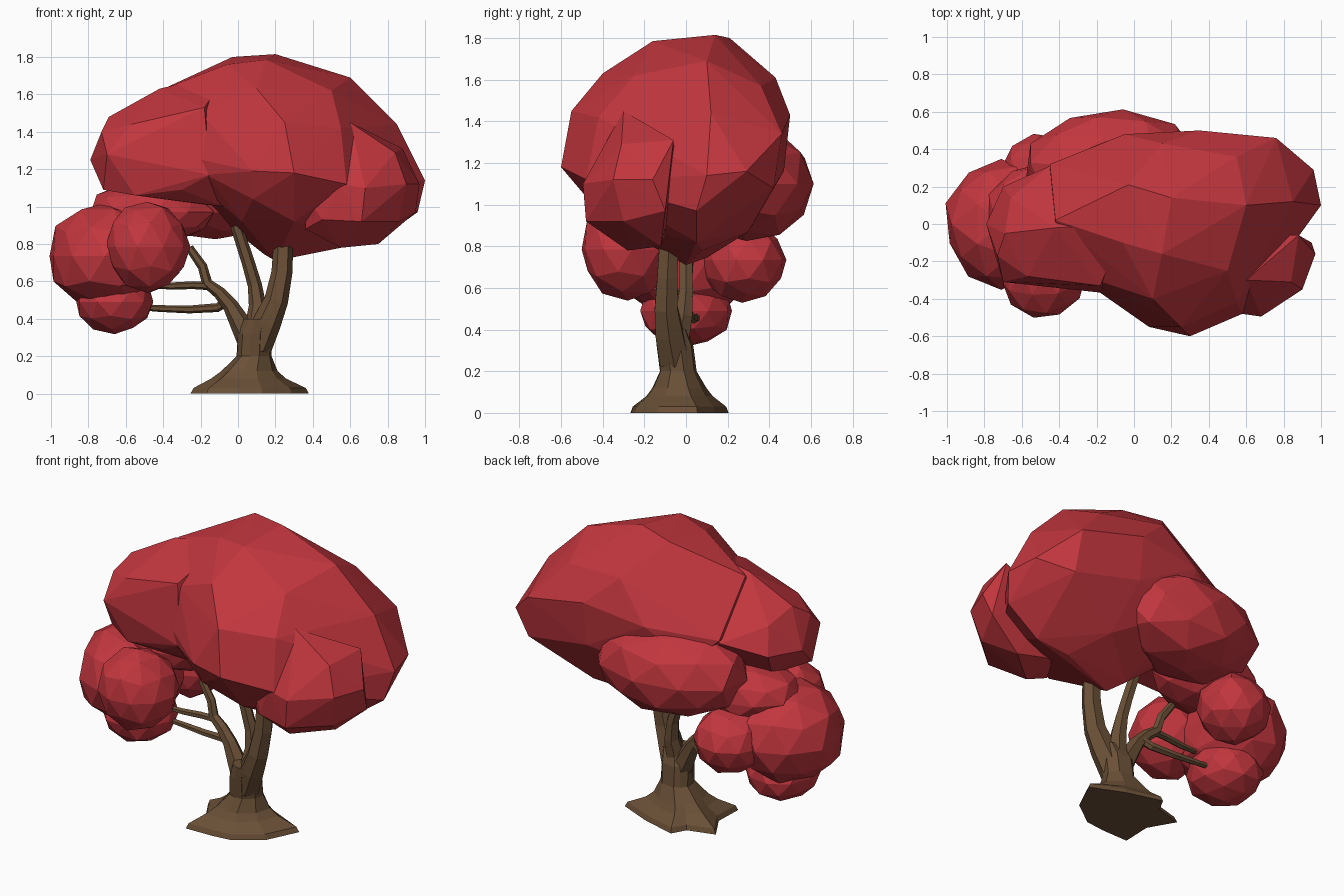
import bpy, bmesh, math, random
from mathutils import Vector

random.seed(4)


def material(name, rgb):
    m = bpy.data.materials.new(name)
    m.diffuse_color = (*rgb, 1)
    return m


RED = material("red foliage", (0.54, 0.037, 0.048))
BROWN = material("brown bark", (0.145, 0.080, 0.038))


def finish(bm, name, mat):
    bmesh.ops.recalc_face_normals(bm, faces=bm.faces)
    me = bpy.data.meshes.new(name)
    bm.to_mesh(me)
    bm.free()
    me.materials.append(mat)
    ob = bpy.data.objects.new(name, me)
    bpy.context.collection.objects.link(ob)
    return ob


def hull(name, pts):
    """Faceted leaf mass wrapped around a few points."""
    bm = bmesh.new()
    for p in pts:
        bm.verts.new(p)
    bmesh.ops.convex_hull(bm, input=bm.verts)
    loose = [v for v in bm.verts if not v.link_faces]
    bmesh.ops.delete(bm, geom=loose, context='VERTS')
    return finish(bm, name, RED)


def blob(name, center, size, turn=0.0):
    """Faceted, slightly uneven ellipsoid."""
    bm = bmesh.new()
    bmesh.ops.create_icosphere(bm, subdivisions=2, radius=1.03)
    ca, sa = math.cos(turn), math.sin(turn)
    for v in bm.verts:
        x, y, z = v.co * random.uniform(0.95, 1.03)
        x, y = x * ca - y * sa, x * sa + y * ca
        v.co = Vector(center) + Vector((x * size[0], y * size[1], z * size[2]))
    return finish(bm, name, RED)


def loft(name, rings):
    bm = bmesh.new()
    loops = [[bm.verts.new(p) for p in r] for r in rings]
    n = len(loops[0])
    for a, b in zip(loops, loops[1:]):
        for i in range(n):
            j = (i + 1) % n
            bm.faces.new((a[i], a[j], b[j], b[i]))
    bm.faces.new(loops[0][::-1])
    bm.faces.new(loops[-1])
    return finish(bm, name, BROWN)


def limb(name, path, sides=6):
    """Tapered branch through (x, y, z, radius) points."""
    pts = [Vector(p[:3]) for p in path]
    rings = []
    for i, p in enumerate(pts):
        t = (pts[min(i + 1, len(pts) - 1)] - pts[max(i - 1, 0)]).normalized()
        u = Vector((0, 1, 0)).cross(t).normalized()
        w = t.cross(u)
        rings.append([p + path[i][3] * (u * math.cos(a) + w * math.sin(a))
                      for a in (2 * math.pi * k / sides for k in range(sides))])
    return loft(name, rings)


# Large main crown
hull("main_crown", [
    (-.03, .21, 1.80), (.2, .14, 1.815), (.15, -.16, 1.785), (-.06, -.1, 1.76),
    (-.42, .02, 1.62), (.6, .1, 1.69), (.1, -.40, 1.63), (.15, .43, 1.61), (.55, .36, 1.57),
    (.85, .12, 1.44), (.25, -.55, 1.45), (.55, -.42, 1.42), (.5, -.25, 1.62),
    (.35, .50, 1.43), (.76, .46, 1.34), (-.05, .48, 1.38), (-.2, -.30, 1.50),
    (-.45, .32, 1.34), (-.42, -.2, 1.3), (-.3, .38, 1.2),
    (.30, -.60, 1.18), (.08, -.55, 1.19), (.58, -.48, 1.12), (-.17, -.36, 1.17),
    (1.0, .1, 1.14), (.96, .29, 1.16), (.96, .05, .97), (.78, .42, 1.08), (.35, .47, 1.16),
    (0, .42, 1.1), (.2, 0, .71), (.14, .1, .745), (.55, .08, .78), (.75, .05, .82),
    (.3, -.38, .92), (.02, -.25, .92), (.42, .3, .87), (-.08, .15, .92), (.08, -.46, 1.04)])

# Left shoulder of the crown
hull("left_shoulder_crown", [
    (-.79, 0, 1.25), (-.70, -.31, 1.28), (-.70, .2, 1.26), (-.73, -.17, 1.40),
    (-.57, -.28, 1.44), (-.18, -.33, 1.53), (-.15, -.37, 1.17), (-.69, -.05, 1.48),
    (-.42, -.02, 1.63), (-.62, .05, 1.08), (-.72, -.2, 1.09), (-.55, -.29, 1.06),
    (-.3, -.32, 1.09), (-.1, .1, 1.0), (-.08, -.2, 1.0), (-.1, .2, 1.5), (-.45, .31, 1.32),
    (-.05, 0, 1.72), (-.66, .14, 1.42)])

# Right crown mass
hull("right_crown", [
    (.60, -.30, 1.45), (.52, -.38, 1.28), (.88, -.06, 1.31), (.97, -.16, 1.12),
    (.95, -.1, .97), (.75, -.12, .80), (.55, -.28, .78), (.90, -.35, 1.12), (.68, -.495, 1.10),
    (.54, -.475, 1.12), (.48, -.44, 1.13), (.66, -.48, .92), (.37, -.38, 1.05), (.36, -.33, .88),
    (.86, -.3, .92), (.84, -.31, 1.29), (.6, -.05, 1.1), (.5, -.1, .85), (.45, -.43, .93)])

# Smaller leaf masses
blob("rear_crown", (-.12, .29, 1.10), (.47, .32, .275), .5)
blob("linking_crown", (-.46, .08, .97), (.33, .25, .17))
blob("left_crown", (-.71, 0, .735), (.295, .34, .29))
blob("front_left_puff", (-.485, -.28, .785), (.22, .22, .235), .4)
blob("rear_left_puff", (-.50, .27, .735), (.205, .205, .195), .8)
blob("lower_left_puff", (-.66, .0, .49), (.21, .22, .165), .2)

# Trunk with flared uneven roots: (angle, reach)
roots = [(15, .33), (55, .21), (113, .255), (135, .21), (162, .33),
         (194, .23), (226, .33), (257, .24), (288, .23), (335, .25)]
levels = [  # z, centre x, centre y, root share, round radius
    (0, .06, -.03, 1, 0), (.03, .06, -.03, .95, 0), (.08, .055, -.03, .5, .045),
    (.12, .06, -.03, .25, .075), (.2, .085, -.035, .06, .078),
    (.32, .09, -.05, 0, .093), (.40, .11, -.07, 0, .08)]
loft("trunk", [[(cx + (s * r + b) * math.cos(math.radians(a)),
                 cy + (s * r + b) * math.sin(math.radians(a)), z)
                for a, r in roots] for z, cx, cy, s, b in levels])

# Branches and twigs
limb("right_branch", [(.10, -.055, .25, .082), (.155, -.08, .38, .076), (.205, -.095, .5, .064),
                      (.235, -.09, .65, .056), (.245, -.08, .85, .052)])
limb("middle_branch", [(.09, -.04, .33, .06), (.105, -.01, .47, .047), (.09, .0, .58, .038),
                       (.055, .0, .7, .035), (-.01, .0, .9, .032)])
limb("left_branch", [(.07, -.04, .27, .07), (.01, -.03, .38, .055), (-.04, -.02, .47, .042),
                     (-.10, -.01, .54, .034), (-.165, 0, .59, .029), (-.19, .01, .68, .026),
                     (-.26, .02, .78, .022)])
limb("upper_twig", [(-.15, 0, .575, .022), (-.24, -.01, .58, .021), (-.36, -.02, .575, .019),
                    (-.47, -.03, .58, .015)])
limb("lower_twig", [(-.05, -.01, .50, .026), (-.11, .02, .46, .024), (-.26, .04, .45, .021),
                    (-.42, .05, .455, .018), (-.5, .05, .46, .016)])
